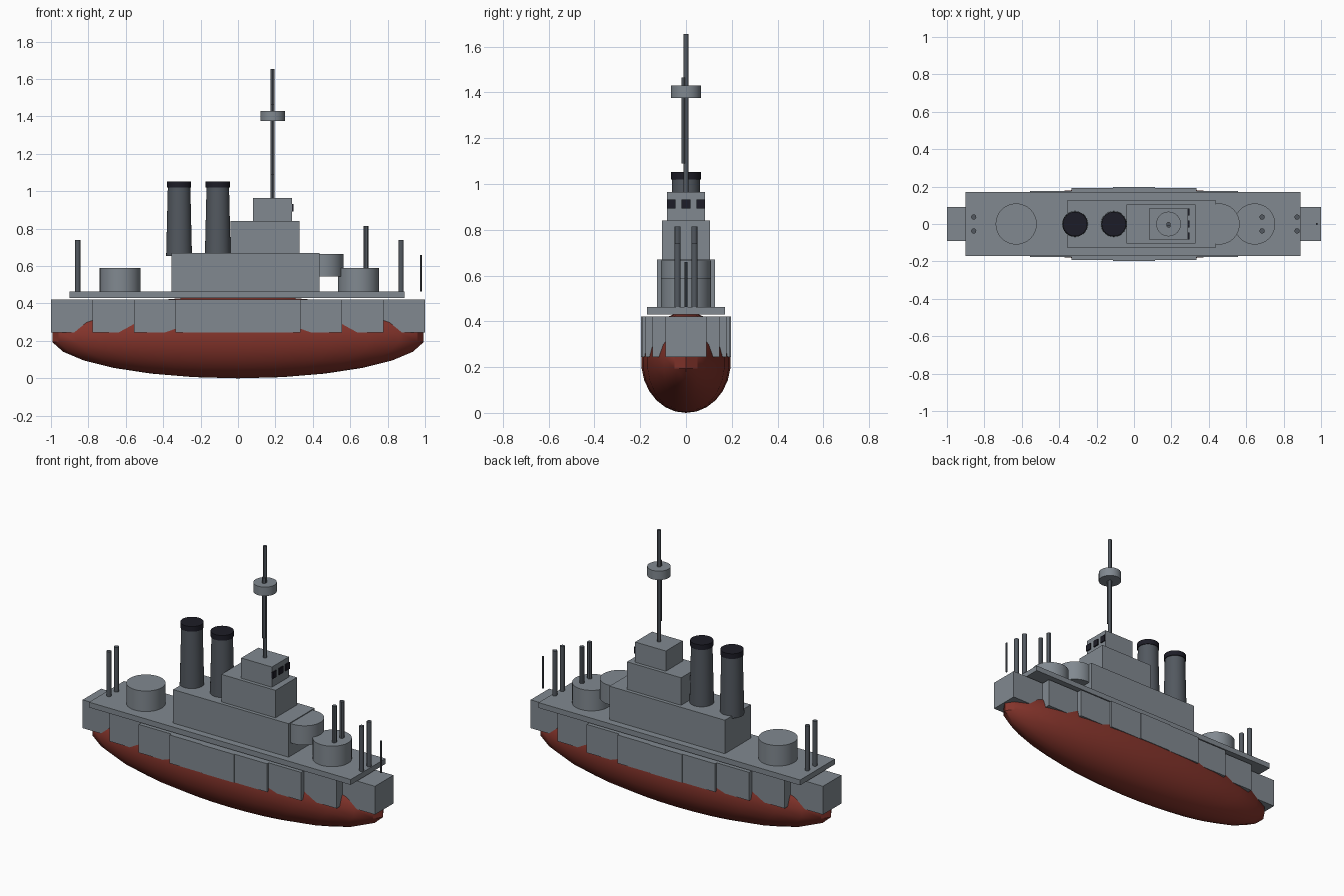
import bpy
import math

cube = bpy.data.objects.get("Cube")
if cube:
    bpy.data.objects.remove(cube, do_unlink=True)


def material(name, rgb):
    m = bpy.data.materials.new(name)
    m.use_nodes = True
    m.diffuse_color = (*rgb, 1)
    for n in m.node_tree.nodes:
        if n.type == 'BSDF_PRINCIPLED':
            n.inputs["Base Color"].default_value = (*rgb, 1)
    return m


GREY = material("light grey", (0.22, 0.25, 0.28))
DARK = material("dark grey", (0.085, 0.098, 0.115))
RED = material("hull red", (0.23, 0.034, 0.024))
BLACK = material("soot black", (0.012, 0.012, 0.02))


def finish(name, mat, smooth=False):
    ob = bpy.context.object
    ob.name = name
    ob.data.materials.clear()
    ob.data.materials.append(mat)
    bpy.ops.object.transform_apply(location=False, rotation=False, scale=True)
    if smooth:
        bpy.ops.object.shade_smooth_by_angle(angle=math.radians(30))
    return ob


def box(name, x0, x1, half_y, z0, z1, mat, y=0):
    bpy.ops.mesh.primitive_cube_add(size=1, location=((x0 + x1) / 2, y, (z0 + z1) / 2))
    bpy.context.object.scale = (x1 - x0, 2 * half_y, z1 - z0)
    return finish(name, mat)


def tube(name, x, y, z0, z1, r0, mat, r1=None, sides=32):
    bpy.ops.mesh.primitive_cone_add(vertices=sides, radius1=r0, radius2=r0 if r1 is None else r1,
                                    depth=z1 - z0, location=(x, y, (z0 + z1) / 2))
    return finish(name, mat, True)


# Rounded lower hull
bpy.ops.mesh.primitive_uv_sphere_add(segments=24, ring_count=13, radius=1, location=(0, 0, 0.22))
bpy.context.object.scale = (1, 0.195, 0.22)
finish("hull", RED, True)

# Armour belt: blocks stepping in towards both ends
COUNT = 9
STEP = 2 / COUNT
for i in range(COUNT):
    mid = -1 + STEP * (i + 0.5)
    half = 0.197 * math.sqrt(1 - mid * mid)
    box(f"armour_block_{i + 1}", mid - STEP / 2, mid + STEP / 2, half, 0.245, 0.42, GREY)

# Deck and stacked superstructure
box("deck", -0.9, 0.89, 0.17, 0.43, 0.463, GREY)
box("lower_superstructure", -0.355, 0.435, 0.127, 0.463, 0.67, GREY)
box("upper_superstructure", -0.04, 0.33, 0.105, 0.67, 0.84, GREY)
box("bridge", 0.08, 0.29, 0.083, 0.84, 0.965, GREY)
for side, y in (("right", -0.065), ("middle", 0), ("left", 0.065)):
    box(f"bridge_window_{side}", 0.288, 0.297, 0.019, 0.893, 0.933, BLACK, y)

# Turrets
tube("rear_turret", -0.63, 0, 0.463, 0.59, 0.11, GREY)
tube("front_turret", 0.645, 0, 0.463, 0.59, 0.11, GREY)
tube("raised_turret", 0.455, 0, 0.545, 0.665, 0.11, GREY)

# Tapered funnels with dark caps
for name, x in (("rear", -0.315), ("front", -0.108)):
    tube(f"{name}_funnel", x, 0, 0.655, 1.03, 0.069, DARK, 0.06)
    tube(f"{name}_funnel_cap", x, 0, 1.02, 1.052, 0.065, BLACK)

# Mast and lookout
tube("mast", 0.185, 0, 0.96, 1.655, 0.011, DARK, sides=12)
tube("mast_brace", 0.185, -0.009, 1.09, 1.465, 0.011, DARK, sides=12)
tube("lookout", 0.185, 0, 1.375, 1.43, 0.066, GREY)

# Paired upright barrels and the bow staff
for name, x, top in (("stern", -0.857, 0.74), ("front", 0.685, 0.815), ("bow", 0.872, 0.74)):
    for side, y in (("right", -0.037), ("left", 0.037)):
        tube(f"{name}_barrel_{side}", x, y, 0.463, top, 0.014, DARK, sides=12)
tube("bow_staff", 0.978, 0, 0.463, 0.66, 0.006, DARK, sides=8)
